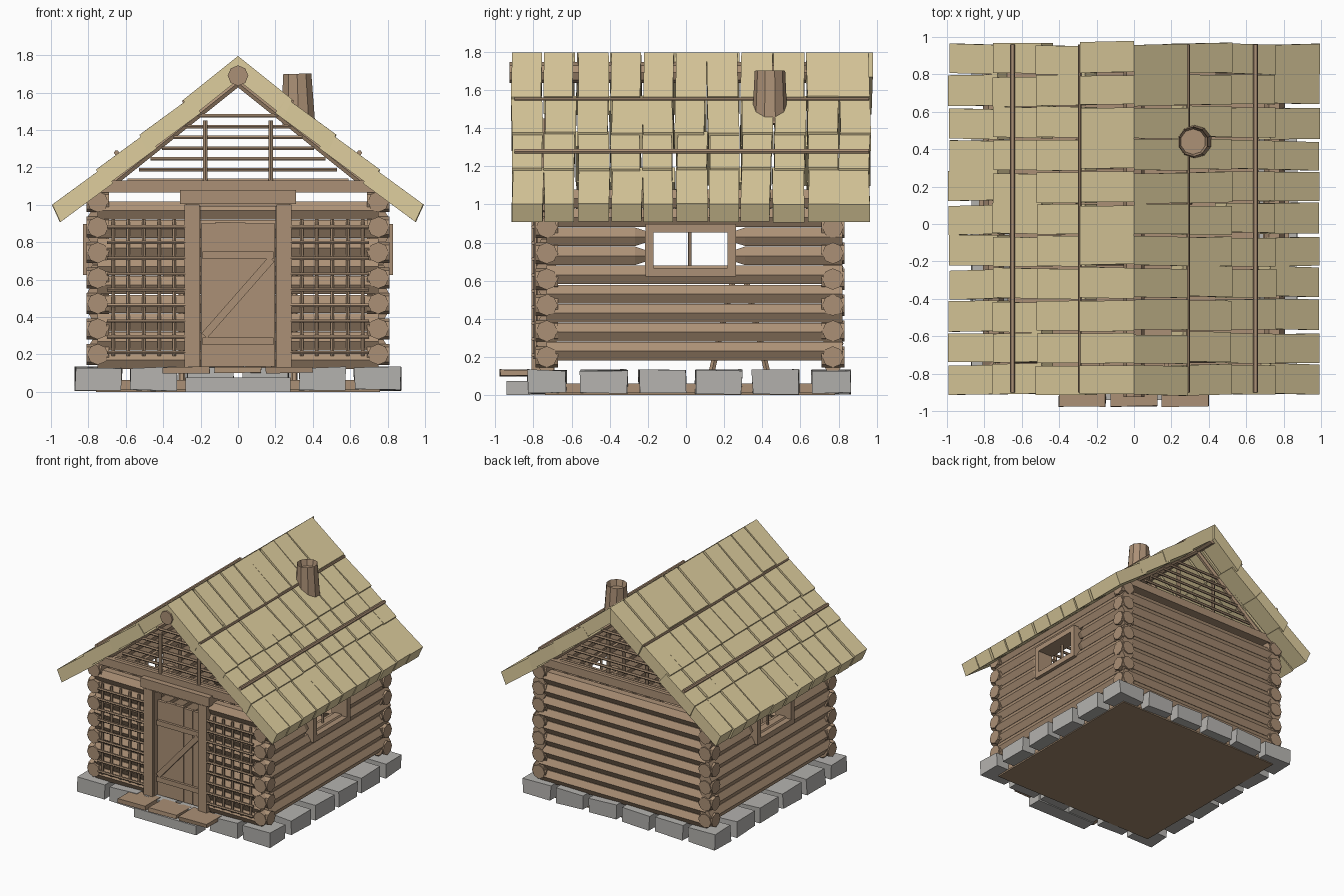
import bpy, bmesh, random
from math import atan2
from mathutils import Matrix, Vector

random.seed(4)
if "Cube" in bpy.data.objects:
    bpy.data.objects.remove(bpy.data.objects["Cube"])


def material(name, *rgb):
    m = bpy.data.materials.new(name)
    m.use_nodes = True
    m.diffuse_color = (*rgb, 1)
    m.node_tree.nodes["Principled BSDF"].inputs["Base Color"].default_value = (*rgb, 1)
    return m


WOOD = material("log wood", .41, .28, .18)
SHINGLE = material("pale shingle", .73, .61, .34)
STONE = material("grey stone", .46, .45, .43)
EARTH = material("brown earth", .35, .24, .15)


def part(name, mat, build):
    """Make one object from a function that fills a bmesh."""
    bm = bmesh.new()
    build(bm)
    bmesh.ops.recalc_face_normals(bm, faces=bm.faces)
    mesh = bpy.data.meshes.new(name)
    bm.to_mesh(mesh)
    bm.free()
    mesh.materials.append(mat)
    ob = bpy.data.objects.new(name, mesh)
    bpy.context.collection.objects.link(ob)


def box(bm, lo, hi, rough=0):
    lo, hi = Vector(lo), Vector(hi)
    m = Matrix.Translation((lo + hi) / 2) @ Matrix.Diagonal((*(hi - lo), 1))
    for v in bmesh.ops.create_cube(bm, size=1, matrix=m)["verts"]:
        v.co += Vector([random.uniform(-rough, rough) for _ in range(3)])


def pole(bm, a, b, r, sides=6, r2=None):
    a, b = Vector(a), Vector(b)
    z = (b - a).normalized()
    y = z.cross((0, 0, 1))
    y = y.normalized() if y.length > .01 else Vector((0, 1, 0))
    x = y.cross(z)
    m = Matrix((x, y, z)).transposed().to_4x4()
    m.translation = (a + b) / 2
    bmesh.ops.create_cone(bm, cap_ends=True, segments=sides, radius1=r,
                          radius2=r if r2 is None else r2, depth=(b - a).length, matrix=m)


FRONT, BACK, SIDE = -.73, .77, .75
LOG = .056

# Foundation
part("earth_floor", EARTH, lambda bm: box(bm, (-.76, -.74, 0), (.76, .78, .014)))
part("sill", WOOD, lambda bm: box(bm, (-.75, -.73, .014), (.75, .77, .062)))


def stones(bm):
    for x in (-.745, -.45, -.15, .15, .45, .745):
        for y in (FRONT, BACK - .01):
            box(bm, (x - .122, y - .1, .009), (x + .122, y + .1, .13), .006)
    for y in (-.43, -.125, .17, .47):
        for s in (-1, 1):
            box(bm, (s * .77 - .1, y - .122, .009), (s * .77 + .1, y + .122, .13), .006)


part("foundation_stones", STONE, stones)
part("step_stone", STONE, lambda bm: box(bm, (-.28, -.94, 0), (.28, -.82, .075)))


def step_planks(bm):
    for x in (-.275, 0, .275):
        box(bm, (x - .125, -.975, .1), (x + .125, -.78, .133), .004)


part("step_planks", WOOD, step_planks)


# Log walls, with gaps for the door and windows
def side_logs(bm):
    for s in (-1, 1):
        x = s * SIDE
        for k in range(9):
            z = .23 + .1 * k
            if .7 < z < .85:
                for end, cut, d in ((FRONT, -.212, -.055), (BACK + .05, .255, .055)):
                    pole(bm, (x, end, z), (x, cut + d, z), LOG)
                    pole(bm, (x, cut + d, z), (x, cut, z), LOG, r2=.035)
            else:
                pole(bm, (x, FRONT, z), (x, BACK + .05, z), LOG)


def end_logs(bm):
    for k in range(9):
        z = .17 + .1 * k
        pole(bm, (-SIDE, BACK, z), (SIDE, BACK, z), LOG)
        for s in (-1, 1):
            pole(bm, (s * SIDE, FRONT, z), (s * .25, FRONT, z), LOG)
    for y in (FRONT, BACK):
        box(bm, (-.74, y - .04, 1.065), (.74, y + .04, 1.13))


def corner_ends(bm):
    for k in range(7):
        z = .2 + .136 * k
        for s in (-1, 1):
            for y, out in ((FRONT, -.06), (BACK, .06)):
                pole(bm, (s * SIDE, y - out, z), (s * SIDE, y + out, z), LOG, 8)
                pole(bm, (s * (SIDE - .06), y, z), (s * (SIDE + .06), y, z), LOG, 8)


part("side_wall_logs", WOOD, side_logs)
part("end_wall_logs", WOOD, end_logs)
part("corner_log_ends", WOOD, corner_ends)


# Woven twig panels beside the door
def lattice(bm):
    for s in (-1, 1):
        for i in range(5):
            x = s * (.34 + .082 * i)
            pole(bm, (x, -.79, .19), (x, -.79, .925), .011)
        for i in range(9):
            z = .21 + .084 * i
            pole(bm, (s * .28, -.802, z), (s * .7, -.802, z), .01)


part("twig_lattice", WOOD, lattice)


# Door
def door_planks(bm):
    for i in range(5):
        x = -.16 + .08 * i
        box(bm, (x - .039, -.755, .135), (x + .039, -.73, .91 + random.uniform(-.012, .012)))


def door_braces(bm):
    for z in (.27, .73):
        box(bm, (-.19, -.775, z - .02), (.19, -.755, z + .02))
    a, b = Vector((-.18, -.766, .3)), Vector((.18, -.766, .71))
    d = b - a
    m = Matrix.Translation((a + b) / 2) @ Matrix.Rotation(-atan2(d.z, d.x), 4, 'Y') \
        @ Matrix.Diagonal((d.length, .022, .04, 1))
    bmesh.ops.create_cube(bm, size=1, matrix=m)


def door_frame(bm):
    for s in (-1, 1):
        box(bm, (s * .245 - .04, -.81, .13), (s * .245 + .04, -.69, 1))
        box(bm, (s * .215 - .015, -.79, .13), (s * .215 + .015, -.7, 1))
    box(bm, (-.31, -.815, 1.005), (.31, -.68, 1.08))
    box(bm, (-.275, -.8, .99), (.275, -.69, 1.005))


part("door_planks", WOOD, door_planks)
part("door_braces", WOOD, door_braces)
part("door_frame", WOOD, door_frame)


# Side windows
def windows(bm):
    for s in (-1, 1):
        lo, hi = sorted((s * .69, s * .83))
        for z in (.645, .875):
            box(bm, (lo, -.212, z - .022), (hi, .262, z + .022))
        for y in (-.192, .24):
            box(bm, (lo, y - .022, .66), (hi, y + .022, .86))
        pole(bm, (s * .75, .02, .66), (s * .75, .02, .86), .01)


part("window_frames", WOOD, windows)


# Trestle inside
def trestle(bm):
    for x in (-.3, .3):
        pole(bm, (x, .12, .06), (x, .25, .62), .018)
        pole(bm, (x, .44, .06), (x, .31, .62), .018)
    pole(bm, (-.4, .28, .62), (.4, .28, .62), .03)


part("trestle", WOOD, trestle)


# Open gables
def gables(bm):
    for y in (FRONT, BACK):
        for i in range(7):
            z, w = 1.13 + .0575 * i, .59 - .061 * i
            pole(bm, (-w, y, z), (w, y, z), .011)
        for s in (-1, 1):
            pole(bm, (s * .175, y - .02, 1.12), (s * .175, y - .02, 1.45), .015)


part("gable_sticks", WOOD, gables)

# Roof: distance s down the slope, offset n out of it
SLOPE = Vector((1, 0, -.8)).normalized()
NORMAL = Vector((.8, 0, 1)).normalized()


def on_roof(s, n, y, side):
    p = SLOPE * s + NORMAL * n + Vector((0, y, 1.795))
    return Vector((p.x * side, p.y, p.z))


def shingles(bm):
    pitch, thick = .172, .1
    for side in (-1, 1):
        for row, low in enumerate((.375, .675, .975, 1.275)):
            for i in range(11):
                y = -.915 + pitch * i + random.uniform(-.008, .008)
                w = pitch - random.uniform(.006, .02)
                end = low - random.uniform(0, .012)
                # The top row meets its mirror at the ridge
                top, sink, ridge = (0, 0, thick * .8) if row == 0 else (low - .33, -.014, 0)
                skew = random.uniform(-.008, .008)
                corners = []
                for yy in (y, y + w):
                    corners += [on_roof(top + ridge, sink - thick, yy + skew, side),
                                on_roof(top, sink, yy + skew, side),
                                on_roof(end, 0, yy, side),
                                on_roof(end + .025, -thick, yy, side)]
                v = [bm.verts.new(c) for c in corners]
                bm.faces.new(v[:4])
                bm.faces.new(v[4:])
                for j in range(4):
                    k = (j + 1) % 4
                    bm.faces.new((v[j], v[k], v[k + 4], v[j + 4]))


def rafters(bm):
    for side in (-1, 1):
        for y in (-.72, -.2, .17, .76):
            pole(bm, on_roof(.08, -.112, y, side), on_roof(1.05, -.112, y, side), .022)


def roof_poles(bm):
    for side in (-1, 1):
        pole(bm, on_roof(.83, .002, -.9, side), on_roof(.83, .002, .96, side), .014)
        pole(bm, on_roof(.378, -.008, -.9, side), on_roof(.378, -.008, .96, side), .009)


part("roof_shingles", SHINGLE, shingles)
part("rafters", WOOD, rafters)
part("ridge_log", WOOD, lambda bm: pole(bm, (0, -.925, 1.69), (0, .95, 1.69), .055, 8))
part("roof_poles", WOOD, roof_poles)


# Chimney, hollowed at the top
def chimney(bm):
    pole(bm, (.325, .44, 1.42), (.316, .44, 1.7), .093, 10, .08)
    top = max(bm.faces, key=lambda f: f.calc_center_median().z)
    bmesh.ops.inset_region(bm, faces=[top], thickness=.012)
    bmesh.ops.translate(bm, verts=top.verts, vec=(0, 0, -.05))


part("chimney", WOOD, chimney)
